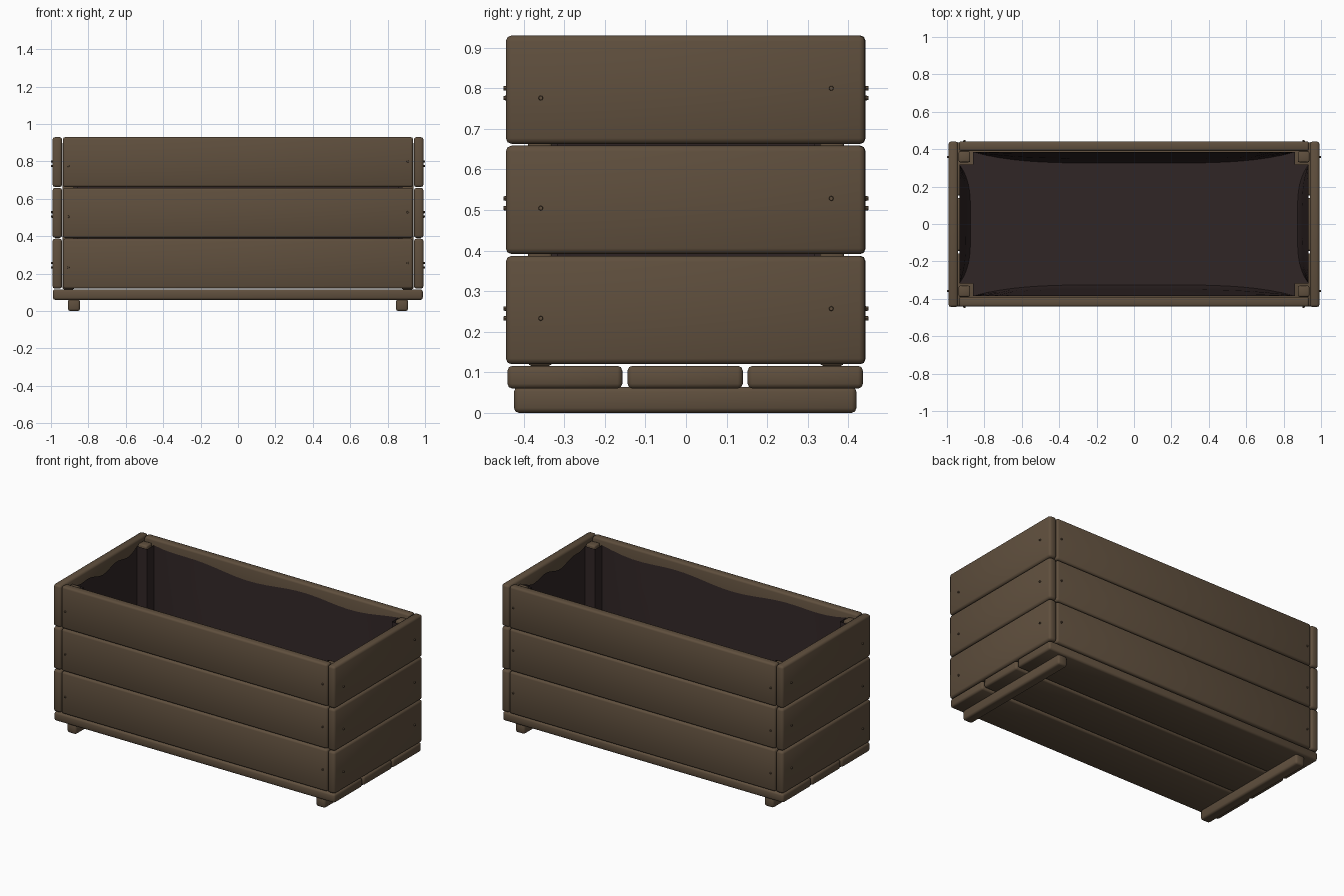
import bpy, bmesh, math
from mathutils import Vector, Matrix

cube = bpy.data.objects.get("Cube")
if cube:
    bpy.data.objects.remove(cube, do_unlink=True)


def material(name, rgb):
    m = bpy.data.materials.new(name)
    m.use_nodes = True
    color = (*rgb, 1)
    m.diffuse_color = color
    bsdf = next(n for n in m.node_tree.nodes if n.type == 'BSDF_PRINCIPLED')
    bsdf.inputs["Base Color"].default_value = color
    bsdf.inputs["Roughness"].default_value = 0.8
    return m


wood = material("brown wood", (0.115, 0.078, 0.047))
fabric = material("dark liner fabric", (0.03, 0.019, 0.019))


def finish(name, bm, mat, angle=50):
    bmesh.ops.recalc_face_normals(bm, faces=bm.faces)
    mesh = bpy.data.meshes.new(name)
    bm.to_mesh(mesh)
    bm.free()
    mesh.materials.append(mat)
    ob = bpy.data.objects.new(name, mesh)
    bpy.context.scene.collection.objects.link(ob)
    bpy.ops.object.select_all(action='DESELECT')
    ob.select_set(True)
    bpy.context.view_layer.objects.active = ob
    bpy.ops.object.shade_smooth_by_angle(angle=math.radians(angle))
    return ob


def plank(name, low, high, bevel=0.012):
    """Rounded board between two opposite corners."""
    low, high = Vector(low), Vector(high)
    bm = bmesh.new()
    bmesh.ops.create_cube(bm, size=1)
    bmesh.ops.scale(bm, vec=high - low, verts=bm.verts)
    bmesh.ops.translate(bm, vec=(low + high) / 2, verts=bm.verts)
    bmesh.ops.bevel(bm, geom=bm.edges[:], offset=bevel, segments=2,
                    profile=0.5, affect='EDGES')
    return finish(name, bm, wood)


def nail(name, position, direction):
    bm = bmesh.new()
    turn = Vector(direction).to_track_quat('Z', 'Y').to_matrix().to_4x4()
    bmesh.ops.create_cone(bm, cap_ends=True, segments=8, radius1=0.007,
                          radius2=0.005, depth=0.016,
                          matrix=Matrix.Translation(position) @ turn)
    finish(name, bm, wood, 30)


# Feet under the floor
for side, label in ((-1, "right"), (1, "left")):
    x = side * 0.877
    plank(f"{label}_foot", (x - 0.032, -0.424, 0), (x + 0.032, 0.42, 0.064))

# Three floor boards
for i, (y0, y1) in enumerate(((-0.44, -0.157), (-0.144, 0.14), (0.152, 0.436))):
    plank(f"floor_board_{i + 1}", (-0.99, y0, 0.06), (0.988, y1, 0.116))

# Wall boards in three courses, with nails
for row in range(3):
    z0 = 0.12 + row * 0.2715
    z1 = z0 + 0.267
    for side, end, face in ((-1, "right", "front"), (1, "left", "back")):
        xs = sorted((side * 0.94, side * 0.992))
        ys = sorted((side * 0.39, side * 0.442))
        plank(f"{end}_board_{row + 1}", (xs[0], -0.444, z0), (xs[1], 0.441, z1), 0.014)
        plank(f"{face}_board_{row + 1}", (-0.936, ys[0], z0), (0.936, ys[1], z1))
        for k in (-1, 1):
            z = z0 + 0.125 + 0.012 * k
            nail(f"{end}_nail_{row + 1}", (side * 0.992, k * 0.358, z), (side, 0, 0))
            nail(f"{face}_nail_{row + 1}", (k * 0.907, side * 0.442, z), (0, side, 0))

# Inner corner posts
for sx in (-1, 1):
    for sy in (-1, 1):
        xs = sorted((sx * 0.876, sx * 0.938))
        ys = sorted((sy * 0.33, sy * 0.389))
        plank(f"corner_post_{'left' if sx > 0 else 'right'}_{'back' if sy > 0 else 'front'}",
              (xs[0], ys[0], 0.116), (xs[1], ys[1], 0.905), 0.008)


# Fabric liner: wavy rim, walls stepping around the posts, flat base
def liner_ring(z, inset, sag):
    hx, hy, px, py, steps = 0.934, 0.385, 0.862, 0.318, 24
    points = []

    def side(length, reach, quarter):
        for i in range(steps + 1):
            t = 2 * i / steps - 1
            bulge = inset * (1 - t ** 4)
            wave = sag * (1 - t ** 4) * (0.7 + 0.3 * math.sin(7 * t + quarter))
            along, out = -t * length, reach - bulge
            x, y = ((along, out), (-out, along), (-along, -out), (out, -along))[quarter]
            points.append((x, y, z - wave))
        # Inner corner of the notch around a post
        cx, cy = ((-1, 1), (-1, -1), (1, -1), (1, 1))[quarter]
        points.append((cx * px, cy * py, z))

    for quarter in range(4):
        if quarter % 2 == 0:
            side(px, hy, quarter)
        else:
            side(py, hx, quarter)
    return points


bm = bmesh.new()
rings = [[bm.verts.new(p) for p in liner_ring(z, inset, sag)]
         for z, inset, sag in ((0.895, 0.0, 0.05), (0.72, 0.012, 0.02),
                               (0.4, 0.035, 0.0), (0.15, 0.05, 0.0), (0.125, 0.06, 0.0))]
for upper, lower in zip(rings, rings[1:]):
    n = len(upper)
    for i in range(n):
        j = (i + 1) % n
        bm.faces.new((upper[i], upper[j], lower[j], lower[i]))
bm.faces.new(rings[-1])
liner = finish("fabric_liner", bm, fabric, 50)
